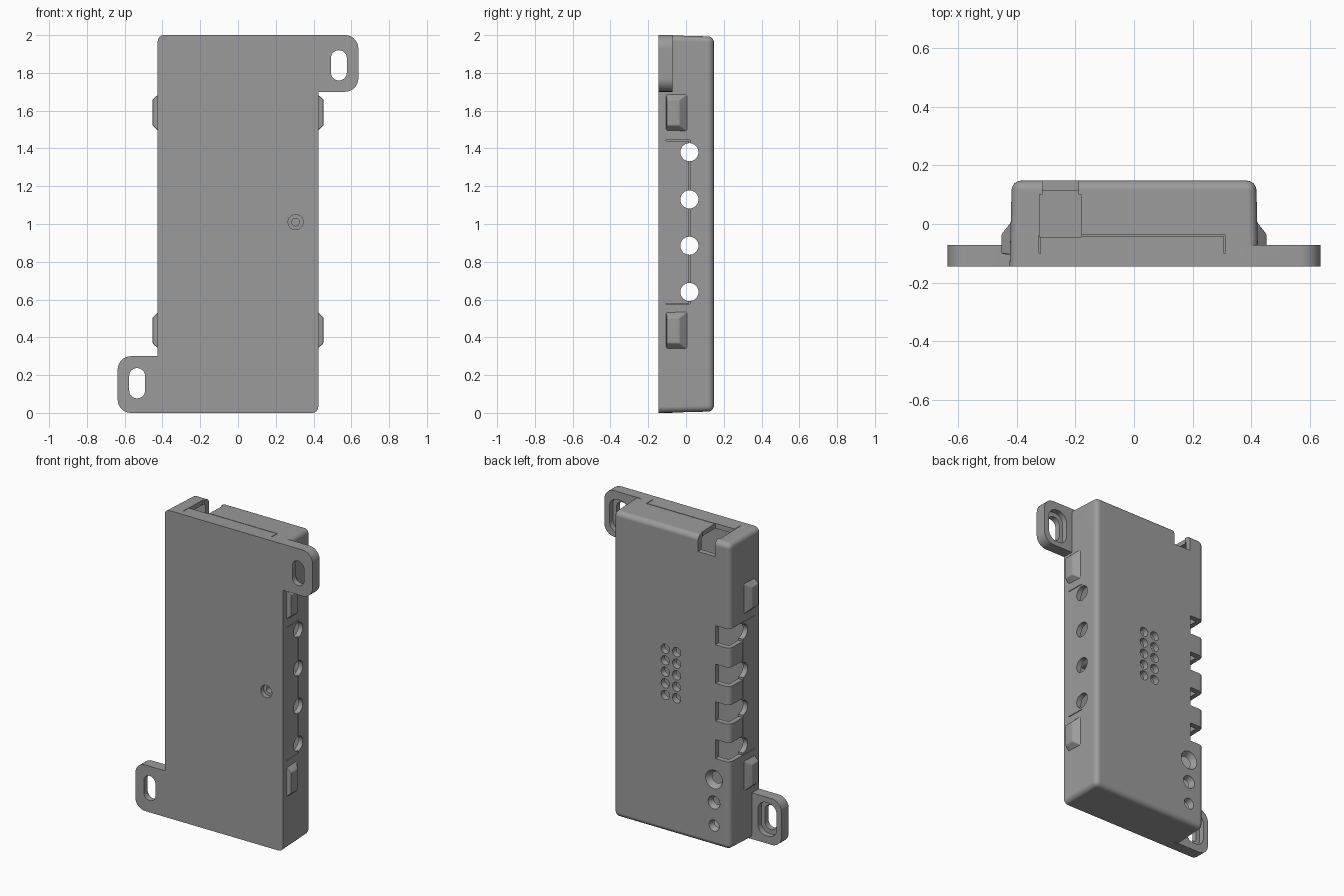
import bpy, bmesh, math
from mathutils import Matrix, Vector

if "Cube" in bpy.data.objects:
    bpy.data.objects.remove(bpy.data.objects["Cube"])

# dark grey plastic
plastic = bpy.data.materials.new('dark_plastic')
plastic.diffuse_color = (0.33, 0.33, 0.33, 1)
plastic.use_nodes = True
plastic.node_tree.nodes["Principled BSDF"].inputs["Base Color"].default_value = plastic.diffuse_color


def make(name, bm):
    bmesh.ops.recalc_face_normals(bm, faces=bm.faces)
    me = bpy.data.meshes.new(name)
    bm.to_mesh(me)
    bm.free()
    me.materials.append(plastic)
    ob = bpy.data.objects.new(name, me)
    bpy.context.collection.objects.link(ob)
    return ob


def box(name, x0, x1, y0, y1, z0, z1):
    bm = bmesh.new()
    bmesh.ops.create_cube(bm, size=1)
    for v in bm.verts:
        v.co = Vector(((x0 + x1) / 2 + v.co.x * (x1 - x0),
                       (y0 + y1) / 2 + v.co.y * (y1 - y0),
                       (z0 + z1) / 2 + v.co.z * (z1 - z0)))
    return make(name, bm)


def cyl(name, p0, p1, r0, r1=None, seg=32):
    # cylinder or cone between two points
    p0, p1 = Vector(p0), Vector(p1)
    d = p1 - p0
    m = Matrix.Translation((p0 + p1) / 2) @ d.to_track_quat('Z', 'Y').to_matrix().to_4x4()
    bm = bmesh.new()
    bmesh.ops.create_cone(bm, cap_ends=True, segments=seg, radius1=r0,
                          radius2=r0 if r1 is None else r1, depth=d.length, matrix=m)
    return make(name, bm)


def rounded(name, cx, cz, hw, hh, r, y0, y1, n=8):
    # rounded rectangle in xz, extruded along y
    bm = bmesh.new()
    pts = []
    for q, (sx, sz) in enumerate(((1, 1), (-1, 1), (-1, -1), (1, -1))):
        for i in range(n + 1):
            a = math.pi / 2 * (q + i / n)
            pts.append((cx + sx * (hw - r) + r * math.cos(a), y0,
                        cz + sz * (hh - r) + r * math.sin(a)))
    f = bm.faces.new([bm.verts.new(p) for p in pts])
    ext = bmesh.ops.extrude_face_region(bm, geom=[f])
    bmesh.ops.translate(bm, vec=(0, y1 - y0, 0),
                        verts=[g for g in ext['geom'] if isinstance(g, bmesh.types.BMVert)])
    bmesh.ops.remove_doubles(bm, verts=bm.verts, dist=1e-5)
    return make(name, bm)


def boolean(target, tool, op='DIFFERENCE'):
    m = target.modifiers.new('bool', 'BOOLEAN')
    m.operation, m.object, m.solver = op, tool, 'EXACT'
    bpy.context.view_layer.objects.active = target
    bpy.ops.object.modifier_apply(modifier=m.name)
    bpy.data.objects.remove(tool, do_unlink=True)


# case: drafted box, rounded everywhere except the flat front rim
bm = bmesh.new()
bmesh.ops.create_cube(bm, size=1)
for v in bm.verts:
    back = v.co.y > 0
    v.co = Vector((v.co.x * (0.835 if back else 0.85), 0.148 if back else -0.145,
                   1 + v.co.z * (1.985 if back else 2.0)))
edges = [e for e in bm.edges if any(v.co.y > 0 for v in e.verts)]
bmesh.ops.bevel(bm, geom=edges, offset=0.032, segments=6, profile=0.5, affect='EDGES')
case = make('case', bm)

# mounting ears on opposite corners
EARS = ((1, 1.85, 1.84), (-1, 0.15, 0.157))
for s, cz, _ in EARS:
    boolean(case, rounded('ear', s * 0.477, cz, 0.16, 0.15, 0.07, -0.145, -0.072), 'UNION')

# hollow inside
boolean(case, box('cavity', -0.388, 0.388, -0.11, 0.112, 0.035, 1.965))

# ear slots with a recess on the rear
for s, _, hz in EARS:
    boolean(case, rounded('slot', s * 0.534, hz, 0.042, 0.08, 0.0415, -0.2, 0))
    boolean(case, rounded('recess', s * 0.534, hz, 0.068, 0.108, 0.06, -0.108, 0))

# cable ports: round holes on both sides, open slots at the left rear edge
PORTS = (0.64, 0.885, 1.13, 1.38)
for z in PORTS:
    boolean(case, cyl('port', (-0.6, 0.018, z), (0.6, 0.018, z), 0.048))
    boolean(case, box('port_slot', -0.5, -0.315, 0.018, 0.25, z - 0.062, z + 0.062))

# power inlet at the top
boolean(case, box('inlet', -0.322, -0.18, -0.045, 0.1, 1.93, 2.1))
boolean(case, box('inlet_notch', -0.312, -0.19, 0.0, 0.2, 1.89, 2.1))

# vent grid
for x in (0.046, -0.036):
    for i in range(5):
        z = 0.895 + i * 0.075
        boolean(case, cyl('vent', (x, 0.08, z), (x, 0.15, z), 0.024, 0.03, 20))

# countersunk button and light holes
for z, r in ((0.44, 0.06), (0.29, 0.042), (0.14, 0.036)):
    boolean(case, cyl('light_hole', (-0.305, 0.1, z), (-0.305, 0.15, z), r * 0.5, r * 1.03))

# seam grooves round the side and top tongues
g, d = 0.002, 0.008
for s in (-1, 1):
    x0, x1 = s * 0.42 - d, s * 0.42 + d
    boolean(case, box('seam', x0, x1, 0.018 - g, 0.018 + g, 0.578, 1.442))
    for z in (0.578, 1.442):
        boolean(case, box('seam', x0, x1, -0.105, 0.018 + g, z - g, z + g))
boolean(case, box('seam', -0.18, 0.31, -0.04 - g, -0.04 + g, 1.99, 2.01))
for x in (-0.322, 0.31):
    boolean(case, box('seam', x - g, x + g, -0.1, -0.04 + g, 1.99, 2.01))

# inner screw post and the counterbored screw hole in the front
X, Z = 0.305, 1.01
boolean(case, cyl('post', (X, -0.12, Z), (X, 0.12, Z), 0.05), 'UNION')
boolean(case, cyl('screw_bore', (X, -0.2, Z), (X, -0.115, Z), 0.04))
boolean(case, cyl('screw_hole', (X, -0.2, Z), (X, 0.06, Z), 0.02))

# tapered snap-clip housings on both sides
clips = []
for s in (-1, 1):
    for cz in (1.59, 0.437):
        bm = bmesh.new()
        for x, y0, y1, h in ((0.405, -0.107, 0.025, 0.112), (0.453, -0.102, -0.035, 0.068)):
            for y in (y0, y1):
                for z in (cz - h, cz + h):
                    bm.verts.new((s * x, y, z))
        bmesh.ops.convex_hull(bm, input=bm.verts)
        bmesh.ops.dissolve_limit(bm, angle_limit=0.02, verts=bm.verts, edges=bm.edges)
        bmesh.ops.bevel(bm, geom=list(bm.edges), offset=0.006, segments=2,
                        profile=0.5, affect='EDGES')
        clips.append(make('snap_clip', bm))

# smooth rounded edges while the large faces stay flat
bpy.ops.object.select_all(action='DESELECT')
for ob in [case] + clips:
    ob.select_set(True)
bpy.context.view_layer.objects.active = case
bpy.ops.object.shade_smooth_by_angle(angle=math.radians(30))
for ob in [case] + clips:
    wn = ob.modifiers.new('flat_faces', 'WEIGHTED_NORMAL')
    wn.keep_sharp = True
